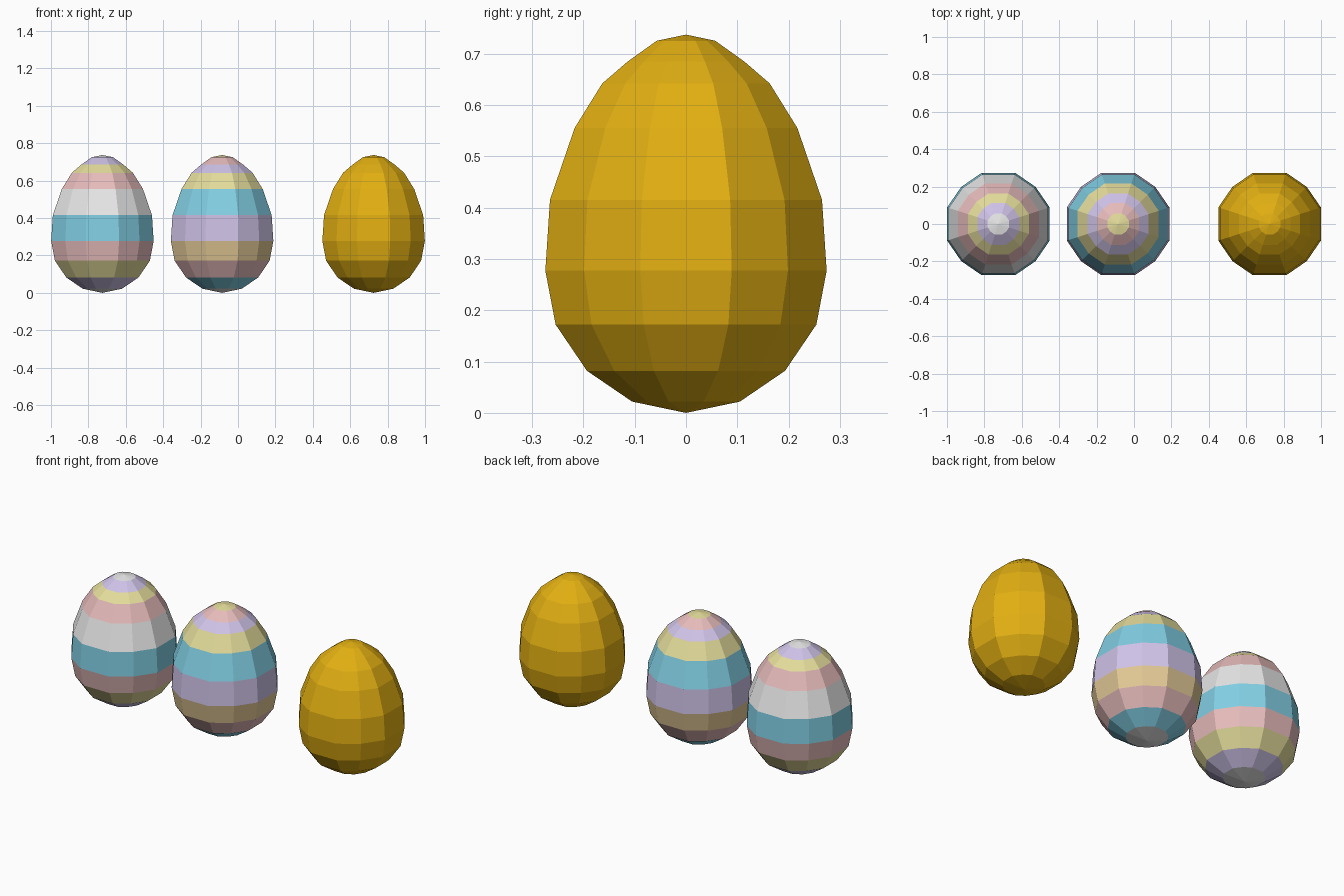
import bpy, bmesh, math

if "Cube" in bpy.data.objects:
    bpy.data.objects.remove(bpy.data.objects["Cube"])


def material(name, rgb):
    m = bpy.data.materials.new(name)
    m.diffuse_color = (*rgb, 1)
    m.use_nodes = True
    m.node_tree.nodes["Principled BSDF"].inputs["Base Color"].default_value = m.diffuse_color
    return m


MATS = {
    "white": material("white", (0.80, 0.80, 0.80)),
    "blue": material("sky blue", (0.22, 0.62, 0.77)),
    "purple": material("lavender", (0.62, 0.54, 0.80)),
    "pink": material("soft pink", (0.80, 0.50, 0.50)),
    "yellow": material("pale yellow", (0.78, 0.72, 0.33)),
    "tan": material("light tan", (0.76, 0.58, 0.30)),
    "gold": material("gold", (0.76, 0.43, 0.006)),
}

# Egg profile between the two poles: (half width, height)
PROFILE = [(0.105, 0.022), (0.193, 0.082), (0.254, 0.172), (0.274, 0.277),
           (0.265, 0.415), (0.217, 0.555), (0.163, 0.642), (0.113, 0.685),
           (0.057, 0.725)]
TOP = 0.737

# Twelve-sided cross-section, slightly squared: (angle, radius factor)
SECTION = []
for q in range(4):
    for a, f in ((18, 1 / math.cos(math.radians(18))), (45, 1.025),
                 (72, 1 / math.cos(math.radians(18)))):
        SECTION.append((math.radians(a + 90 * q), f))


def egg(name, x, bands):
    """Low-poly egg; bands lists the colour of each ring from bottom to top."""
    bm = bmesh.new()
    rings = [[bm.verts.new((r * f * math.cos(a), r * f * math.sin(a), z))
              for a, f in SECTION] for r, z in PROFILE]
    bottom = bm.verts.new((0, 0, 0))
    top = bm.verts.new((0, 0, TOP))
    n = len(SECTION)
    used = list(dict.fromkeys(bands))

    def face(verts, band):
        bm.faces.new(verts).material_index = used.index(bands[band])

    for i in range(n):
        j = (i + 1) % n
        face((bottom, rings[0][j], rings[0][i]), 0)
        for k in range(len(rings) - 1):
            lo, hi = rings[k], rings[k + 1]
            face((lo[i], lo[j], hi[j], hi[i]), k + 1)
        face((rings[-1][i], rings[-1][j], top), len(rings))
    bmesh.ops.recalc_face_normals(bm, faces=bm.faces[:])
    me = bpy.data.meshes.new(name)
    bm.to_mesh(me)
    bm.free()
    for c in used:
        me.materials.append(MATS[c])
    ob = bpy.data.objects.new(name, me)
    ob.location.x = x
    bpy.context.collection.objects.link(ob)


# Two striped eggs and one plain golden egg in a row
egg("striped_egg_left", -0.725,
    "white purple yellow pink blue white pink yellow purple white".split())
egg("striped_egg_middle", -0.085,
    "white blue pink tan purple blue yellow purple pink yellow".split())
egg("golden_egg", 0.725, ["gold"] * 10)
